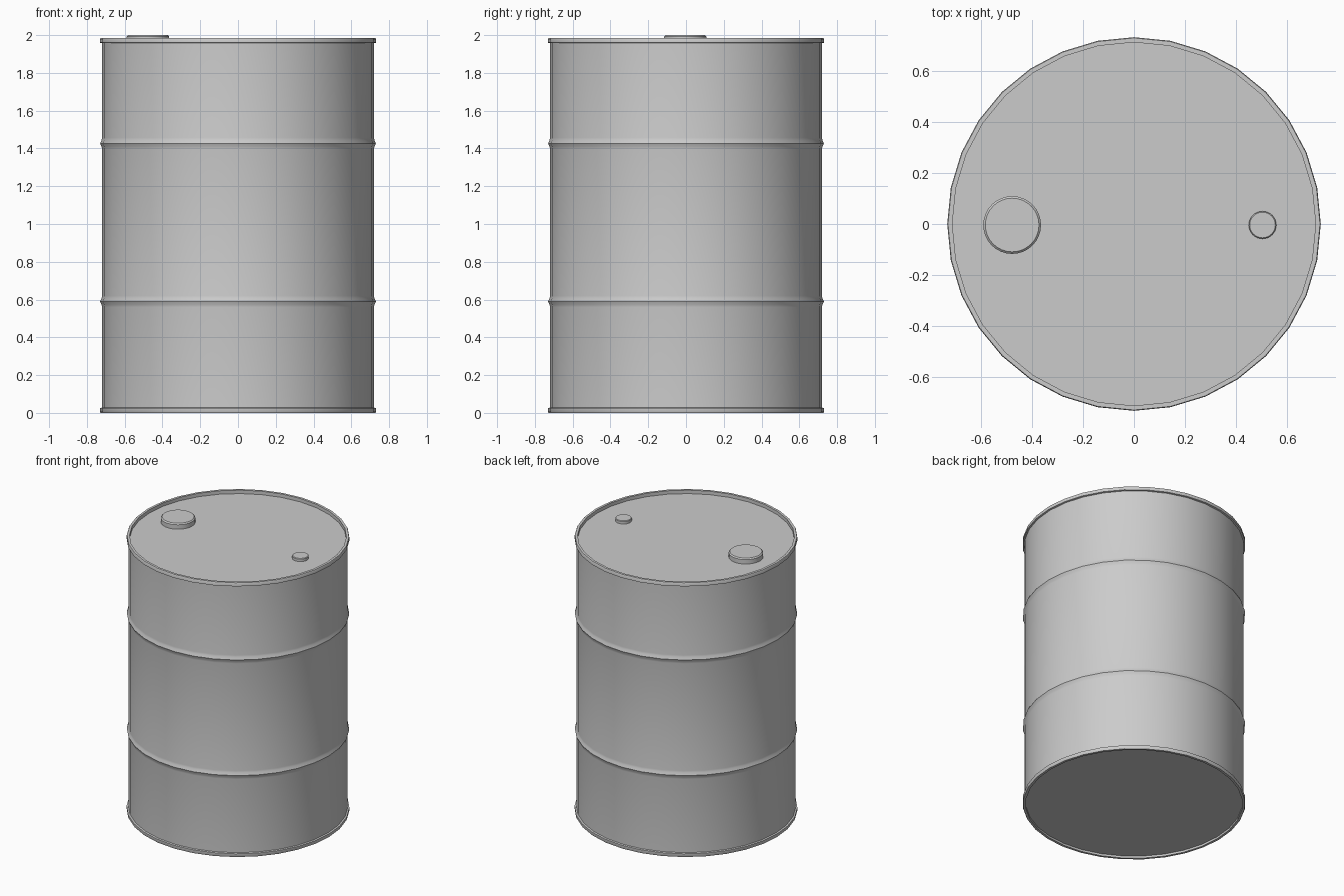
import bpy, bmesh, math

if "Cube" in bpy.data.objects:
    bpy.data.objects.remove(bpy.data.objects["Cube"])

def lathe(name, profile, sides, center=(0, 0)):
    """Revolve an (r, z) profile; r = 0 ends close to a single point."""
    bm = bmesh.new()
    verts = [bm.verts.new((r, 0, z)) for r, z in profile]
    edges = [bm.edges.new(pair) for pair in zip(verts, verts[1:])]
    bmesh.ops.spin(bm, geom=verts + edges, cent=(0, 0, 0), axis=(0, 0, 1),
                   angle=math.tau, steps=sides)
    bmesh.ops.remove_doubles(bm, verts=bm.verts, dist=0.0005)
    bmesh.ops.recalc_face_normals(bm, faces=bm.faces)
    mesh = bpy.data.meshes.new(name)
    bm.to_mesh(mesh)
    bm.free()
    obj = bpy.data.objects.new(name, mesh)
    obj.location = (*center, 0)
    bpy.context.collection.objects.link(obj)
    bpy.ops.object.select_all(action='DESELECT')
    obj.select_set(True)
    bpy.context.view_layer.objects.active = obj
    bpy.ops.object.shade_smooth_by_angle(angle=math.radians(30))
    return obj

BODY, RIM, INNER = 0.72, 0.731, 0.711
TOP, LID, BASE = 1.985, 1.96, 0.015

def rib(z):
    return [(BODY, z - 0.03), (0.722, z - 0.018), (0.73, z),
            (0.722, z + 0.018), (BODY, z + 0.03)]

# drum shell: recessed base, rolled rims, two ribs, recessed lid
lathe("drum_body",
      [(0, BASE), (INNER, BASE), (INNER, 0), (0.728, 0), (RIM, 0.006),
       (RIM, 0.025), (BODY, 0.028)]
      + rib(0.59) + rib(1.427)
      + [(BODY, TOP - 0.028), (RIM, TOP - 0.025), (RIM, TOP - 0.006),
         (0.728, TOP), (INNER, TOP), (INNER, LID), (0, LID)], 32)

# filler caps, chamfered along the top edge
def cap(name, x, radius, top, chamfer):
    lathe(name, [(0, LID - 0.005), (radius, LID - 0.005), (radius, top - chamfer),
                 (radius - chamfer, top), (0, top)], 32, (x, -0.004))

cap("large_cap", -0.477, 0.113, 2.0, 0.008)
cap("small_cap", 0.503, 0.054, 1.982, 0.004)
